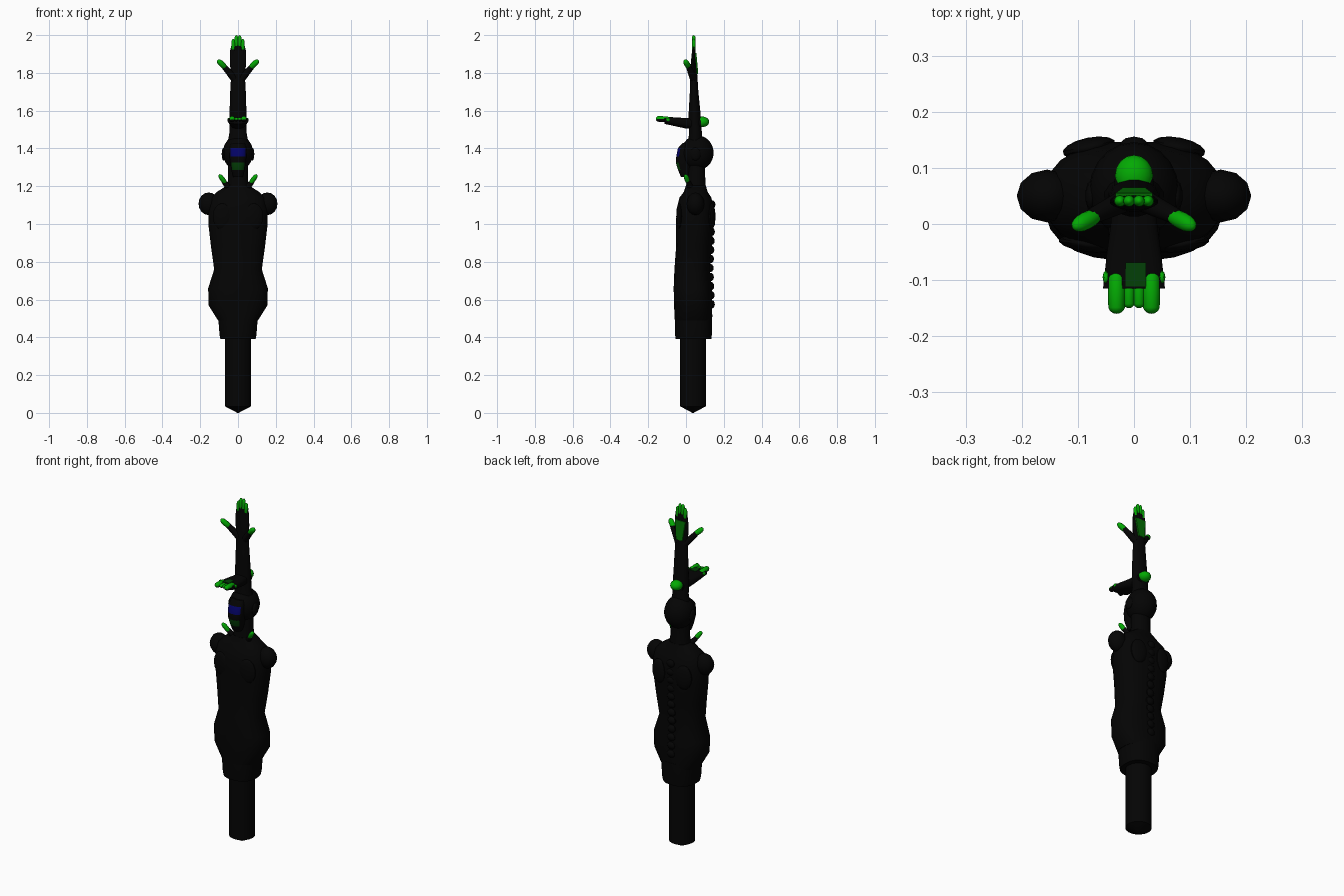
import bpy, bmesh, math
from mathutils import Vector, Matrix

if "Cube" in bpy.data.objects:
    bpy.data.objects.remove(bpy.data.objects["Cube"])


def material(name, rgb):
    m = bpy.data.materials.new(name)
    m.diffuse_color = (*rgb, 1)
    m.use_nodes = True
    m.node_tree.nodes["Principled BSDF"].inputs["Base Color"].default_value = m.diffuse_color
    return m


BLACK = material("matte black", (0.0012, 0.0012, 0.0012))
GREEN = material("bright green", (0.001, 0.4, 0.001))
MID_GREEN = material("leaf green", (0.001, 0.16, 0.001))
DARK_GREEN = material("dark green", (0.001, 0.05, 0.002))
BLUE = material("deep blue", (0.001, 0.001, 0.13))


def finish(name, bm, *mats, smooth=True):
    bmesh.ops.recalc_face_normals(bm, faces=bm.faces)
    mesh = bpy.data.meshes.new(name)
    bm.to_mesh(mesh)
    bm.free()
    for m in mats:
        mesh.materials.append(m)
    ob = bpy.data.objects.new(name, mesh)
    bpy.context.collection.objects.link(ob)
    if smooth:
        bpy.ops.object.select_all(action='DESELECT')
        ob.select_set(True)
        bpy.context.view_layer.objects.active = ob
        bpy.ops.object.shade_smooth_by_angle(angle=math.radians(35))
    return ob


def stack(rings, n=20, power=2.0):
    """Loft of upright rings: (z, half width, front y, back y)."""
    bm = bmesh.new()
    loops = []
    for z, rx, yf, yb in rings:
        loop = []
        for i in range(n):
            a = 2 * math.pi * (i + 0.5) / n
            c, s = math.cos(a), math.sin(a)
            x = math.copysign(abs(c) ** (2 / power), c) * rx
            y = (yf + yb) / 2 + math.copysign(abs(s) ** (2 / power), s) * (yb - yf) / 2
            loop.append(bm.verts.new((x, y, z)))
        loops.append(loop)
    for lo, hi in zip(loops, loops[1:]):
        for i in range(n):
            j = (i + 1) % n
            bm.faces.new((lo[i], lo[j], hi[j], hi[i]))
    bm.faces.new(loops[0])
    bm.faces.new(loops[-1])
    return bm


def ball(name, centre, size, mat, u=16, v=10, turn=0):
    bm = bmesh.new()
    bmesh.ops.create_uvsphere(bm, u_segments=u, v_segments=v, radius=1)
    bm.transform(Matrix.Translation(centre) @ Matrix.Rotation(turn, 4, 'Z')
                 @ Matrix.Diagonal((*size, 1)))
    return finish(name, bm, mat)


def along(p0, p1):
    p0, p1 = Vector(p0), Vector(p1)
    d = p1 - p0
    turn = d.to_track_quat('Z', 'Y').to_matrix().to_4x4()
    return Matrix.Translation((p0 + p1) / 2) @ turn, d.length


def rod(name, p0, p1, r0, r1, mat):
    mtx, length = along(p0, p1)
    bm = bmesh.new()
    bmesh.ops.create_cone(bm, cap_ends=True, segments=12, radius1=r0, radius2=r1, depth=length)
    bm.transform(mtx)
    return finish(name, bm, mat)


def tip(name, p0, p1, r, blunt=0.0, dark_below=False):
    """Rounded digit end; blunt runs from 0 (ellipsoid) to 1 (capsule)."""
    mtx, length = along(p0, p1)
    bm = bmesh.new()
    bmesh.ops.create_uvsphere(bm, u_segments=12, v_segments=10, radius=1)
    for v in bm.verts:
        z = v.co.z
        capsule = z * r + (math.copysign(length / 2 - r, z) if abs(z) > 0.01 else 0)
        v.co = (v.co.x * r, v.co.y * r, z * length / 2 * (1 - blunt) + capsule * blunt)
    bm.transform(mtx)
    bm.normal_update()
    for f in bm.faces:
        if dark_below and f.normal.z < -0.2:
            f.material_index = 1
    return finish(name, bm, GREEN, BLACK)


def plate(name, centre, size, mat, tilt=0, taper=1.0):
    bm = bmesh.new()
    bmesh.ops.create_cube(bm, size=1)
    for v in bm.verts:
        if v.co.z < 0:
            v.co.x *= taper
    bm.transform(Matrix.Translation(centre) @ Matrix.Rotation(tilt, 4, 'X')
                 @ Matrix.Diagonal((*size, 1)))
    return finish(name, bm, mat, smooth=False)


# Pole with a shallow pointed foot, and the collar above it
finish("pole", stack([(0, 0.003, 0.034, 0.040), (0.035, 0.07, -0.032, 0.106),
                      (0.42, 0.07, -0.032, 0.106)], 24), BLACK)
finish("waist_collar", stack([(0.39, 0.094, -0.055, 0.134), (0.41, 0.098, -0.058, 0.137),
                              (0.52, 0.107, -0.06, 0.14)], 24, 2.4), BLACK)

# Torso
finish("torso", stack([
    (0.49, 0.107, -0.06, 0.137), (0.57, 0.157, -0.064, 0.14), (0.66, 0.159, -0.066, 0.138),
    (0.76, 0.127, -0.062, 0.127), (0.88, 0.144, -0.053, 0.137), (1.0, 0.158, -0.054, 0.147),
    (1.08, 0.159, -0.05, 0.147), (1.14, 0.144, -0.035, 0.135), (1.17, 0.112, -0.012, 0.115),
    (1.205, 0.058, 0.0, 0.105)], 24, 2.4), BLACK)

# Spine knobs
for i in range(12):
    z = 0.575 + i * 0.048
    y = 0.13 + 0.01 * abs(math.sin((z - 0.76) * 4))
    ball("spine_knob", (0, y, z), (0.026, 0.016, 0.022), BLACK, 10, 6)

# Shoulders, shoulder blades and chest pads
for s in (-1, 1):
    ball("shoulder", (s * 0.155, 0.05, 1.107), (0.054, 0.047, 0.06), BLACK, 12, 8)
    ball("shoulder_blade", (s * 0.08, 0.136, 1.04), (0.048, 0.018, 0.07), BLACK, 14, 8, -s * 0.2)
    ball("chest_pad", (s * 0.085, -0.036, 1.04), (0.05, 0.014, 0.07), BLACK, 14, 8, s * 0.15)

# Neck and head
finish("neck", stack([(1.18, 0.062, -0.004, 0.106), (1.24, 0.053, 0.005, 0.103),
                      (1.34, 0.054, 0.01, 0.1)], 16), BLACK)
ball("head", (0, 0.06, 1.377), (0.08, 0.086, 0.092), BLACK, 20, 14)
for s in (-1, 1):
    ball("ear", (s * 0.076, 0.05, 1.37), (0.011, 0.028, 0.035), BLACK, 10, 6)

# Face mask with visor and mouth coloured by height and direction
bm = stack([(1.25, 0.026, -0.028, 0.02), (1.285, 0.036, -0.042, 0.03), (1.325, 0.041, -0.055, 0.03),
            (1.358, 0.046, -0.052, 0.03), (1.402, 0.046, -0.043, 0.03), (1.43, 0.036, -0.018, 0.04)],
           16, 2.6)
bm.normal_update()
for f in bm.faces:
    c = f.calc_center_median()
    if c.y < -0.02 and abs(c.x) < 0.038:
        if 1.36 < c.z < 1.40:
            f.material_index = 1
        elif 1.285 < c.z < 1.325 and abs(c.x) < 0.03:
            f.material_index = 2
finish("face_mask", bm, BLACK, BLUE, DARK_GREEN)

# Upright forearm and hand
finish("upright_arm", stack([
    (1.42, 0.058, 0.01, 0.09), (1.48, 0.047, 0.015, 0.085), (1.58, 0.046, 0.013, 0.078),
    (1.7, 0.042, 0.02, 0.066), (1.79, 0.037, 0.022, 0.06), (1.85, 0.044, 0.025, 0.055),
    (1.92, 0.042, 0.032, 0.05), (1.955, 0.033, 0.036, 0.047)], 16), BLACK)
for x, top in ((-0.025, 1.98), (-0.009, 2.0), (0.009, 2.0), (0.025, 1.98)):
    rod("finger", (x, 0.041, 1.89), (x, 0.041, top - 0.03), 0.01, 0.009, BLACK)
    tip("fingertip", (x, 0.041, top - 0.07), (x, 0.041, top), 0.0105, 0.5)
plate("hand_back_patch", (0, 0.0555, 1.85), (0.066, 0.009, 0.11), MID_GREEN, 0.09, 0.6)

# Splayed digits at the hand and at the neck
for s in (-1, 1):
    rod("thumb", (s * 0.02, 0.04, 1.77), (s * 0.078, 0.012, 1.838), 0.02, 0.014, BLACK)
    tip("thumb_tip", (s * 0.062, 0.018, 1.823), (s * 0.108, -0.006, 1.868), 0.0155, 0.4)
    rod("neck_spur", (s * 0.04, 0.03, 1.18), (s * 0.078, 0.01, 1.228), 0.018, 0.012, BLACK)
    tip("neck_spur_tip", (s * 0.064, 0.014, 1.212), (s * 0.1, -0.004, 1.262), 0.013, 0.4)

# Forward-reaching hand: a lofted bar laid along y
bm = stack([(0.08, 0.035, 1.505, 1.56), (0.0, 0.042, 1.505, 1.562), (-0.06, 0.05, 1.518, 1.564),
            (-0.115, 0.056, 1.53, 1.566)], 16, 2.6)
for v in bm.verts:
    v.co.y, v.co.z = v.co.z, v.co.y
finish("forward_hand", bm, BLACK)
ball("elbow_cap", (0, 0.086, 1.541), (0.034, 0.037, 0.028), GREEN)
for s in (-1, 1):
    tip("outer_fingertip", (s * 0.031, -0.085, 1.553), (s * 0.031, -0.16, 1.557), 0.0155, 1, True)
    tip("inner_fingertip", (s * 0.009, -0.085, 1.552), (s * 0.009, -0.15, 1.555), 0.0105, 1, True)
    ball("side_nail", (s * 0.05, -0.095, 1.552), (0.006, 0.012, 0.01), GREEN, 8, 6)
plate("hand_top_patch", (0.003, -0.09, 1.564), (0.036, 0.042, 0.006), DARK_GREEN)
